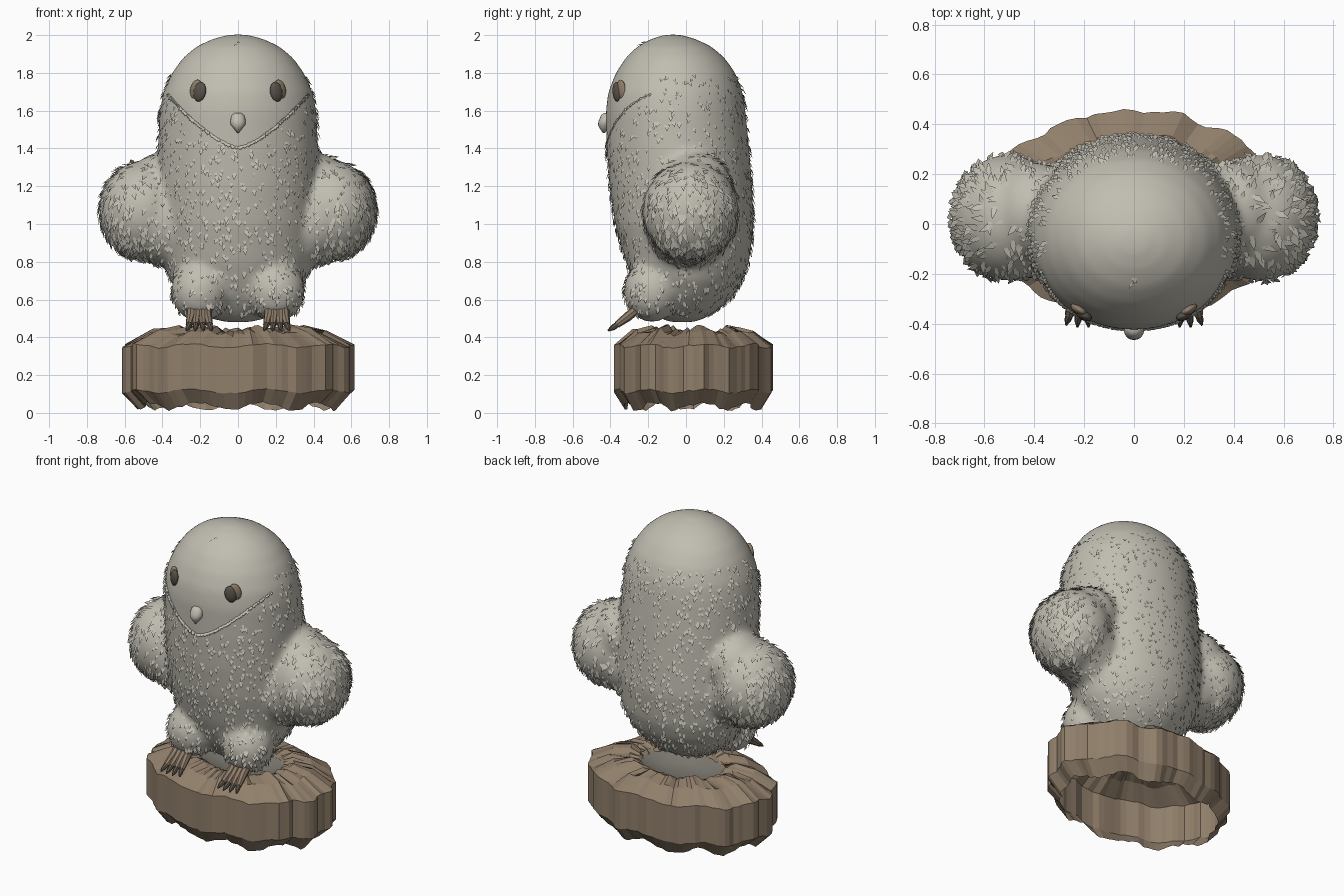
import bpy, bmesh, math, random
from mathutils import Vector, Matrix
from mathutils.bvhtree import BVHTree

random.seed(4)
cube = bpy.data.objects.get("Cube")
if cube:
    bpy.data.objects.remove(cube, do_unlink=True)


def material(name, rgb):
    m = bpy.data.materials.new(name)
    m.use_nodes = True
    m.diffuse_color = (*rgb, 1)
    m.node_tree.nodes["Principled BSDF"].inputs["Base Color"].default_value = (*rgb, 1)
    return m


DOWN = material("grey_down", (0.53, 0.51, 0.44))
WOOD = material("brown_wood", (0.28, 0.21, 0.145))
FOOT = material("brown_skin", (0.27, 0.2, 0.14))
EYE = material("dark_eye", (0.1, 0.085, 0.07))
CLAW = material("dark_claw", (0.13, 0.105, 0.08))
HOLLOW = material("grey_hollow", (0.2, 0.19, 0.16))


def finish(bm, name, mat, smooth=True):
    mesh = bpy.data.meshes.new(name)
    bm.to_mesh(mesh)
    bm.free()
    mesh.materials.append(mat)
    for p in mesh.polygons:
        p.use_smooth = smooth
    ob = bpy.data.objects.new(name, mesh)
    bpy.context.collection.objects.link(ob)
    return ob


def loft(bm, rings, cap_start=True, cap_end=True):
    """Skin a list of closed rings of points."""
    loops = [[bm.verts.new(p) for p in ring] for ring in rings]
    n = len(loops[0])
    for a, b in zip(loops, loops[1:]):
        for i in range(n):
            j = (i + 1) % n
            bm.faces.new((a[i], a[j], b[j], b[i]))
    if cap_start:
        bm.faces.new(loops[0][::-1])
    if cap_end:
        bm.faces.new(loops[-1])


def ellipsoid(bm, centre, radii, tilt=0, turn=0, seg=32):
    m = (Matrix.Translation(centre) @ Matrix.Rotation(turn, 4, 'Z')
         @ Matrix.Rotation(tilt, 4, 'Y') @ Matrix.Diagonal((*radii, 1)))
    bmesh.ops.create_uvsphere(bm, u_segments=seg, v_segments=seg // 2, radius=1, matrix=m)


def ellipse_ring(z, hw, front, back, n=48):
    cy, ry = (front + back) / 2, (back - front) / 2
    angles = [math.tau * i / n for i in range(n)]
    return [Vector((hw * math.cos(a), cy + ry * math.sin(a), z)) for a in angles]


# Body: height, half width, front y, back y
STATIONS = [(0.48, 0.06, -0.08, 0.04), (0.5, 0.15, -0.14, 0.1), (0.55, 0.23, -0.19, 0.18),
            (0.62, 0.3, -0.24, 0.25), (0.7, 0.36, -0.28, 0.3), (0.8, 0.4, -0.32, 0.335),
            (1.0, 0.425, -0.375, 0.36), (1.2, 0.425, -0.405, 0.35), (1.4, 0.425, -0.42, 0.335),
            (1.6, 0.415, -0.425, 0.315), (1.7, 0.395, -0.412, 0.3), (1.8, 0.35, -0.372, 0.262),
            (1.88, 0.292, -0.32, 0.205), (1.94, 0.22, -0.258, 0.135), (1.98, 0.135, -0.185, 0.05),
            (2.003, 0.05, -0.11, -0.03)]
bm = bmesh.new()
loft(bm, [ellipse_ring(*s) for s in STATIONS])
for s in (-1, 1):
    ellipsoid(bm, (s * 0.505, 0.025, 1.07), (0.23, 0.255, 0.262))              # wing
    ellipsoid(bm, (s * 0.4, 0.05, 1.19), (0.16, 0.2, 0.19), tilt=s * 0.4)      # shoulder
    ellipsoid(bm, (s * 0.39, 0.01, 1.01), (0.18, 0.23, 0.235))                 # wing root
    ellipsoid(bm, (s * 0.2, -0.18, 0.645), (0.155, 0.15, 0.165))               # thigh
body = finish(bm, "body", DOWN)
remesh = body.modifiers.new("blend", 'REMESH')
remesh.mode, remesh.voxel_size, remesh.use_smooth_shade = 'VOXEL', 0.018, True
soften = body.modifiers.new("soften", 'SMOOTH')
soften.factor, soften.iterations = 0.5, 14

graph = bpy.context.evaluated_depsgraph_get()
shape = bpy.data.meshes.new_from_object(body.evaluated_get(graph))
body.modifiers.clear()
body.data = shape
for p in shape.polygons:
    p.use_smooth = True
skin = BVHTree.FromPolygons([v.co for v in shape.vertices], [p.vertices for p in shape.polygons])


def front_hit(x, z):
    """Point and normal on the front of the body."""
    hit, normal, _, _ = skin.ray_cast(Vector((x, -2, z)), Vector((0, 1, 0)))
    return hit, normal


def mask_edge(x):
    return 1.415 + 0.285 * (abs(x) / 0.37) ** 1.5


def is_bare(p):
    return p.z > 1.8 or p.z < 0.53 or (p.y < -0.14 and p.z > mask_edge(p.x) - 0.01)


def add_feather(bm, p, normal, length, width, lift):
    flow = Vector((random.uniform(-0.5, 0.5), random.uniform(-0.5, 0.5), -1))
    flow = flow - normal * flow.dot(normal)
    if flow.length < 0.1:
        return
    flow.normalize()
    side = flow.cross(normal) * width
    root = p - normal * 0.004
    tip = p + flow * length + normal * lift
    mid = p + flow * length * 0.45 + normal * lift * 0.6
    bm.faces.new([bm.verts.new(q) for q in (root, mid + side, tip, mid - side)])


# Downy feathers, longer and flatter on the wings
bm = bmesh.new()
for face in shape.polygons:
    c, normal = face.center, face.normal
    wing = abs(c.x) > 0.46 and 0.7 < c.z < 1.4
    outer = wing and (c.z < 1.0 or abs(c.x) > 0.62)
    if is_bare(c) or random.random() > (0.24 if outer else 0.13):
        continue
    size = random.uniform(0.7, 1.25)
    if wing:
        add_feather(bm, c, normal, 0.062 * size, 0.012 * size, 0.011 * size)
    else:
        add_feather(bm, c, normal, 0.036 * size, 0.01 * size, 0.013 * size)
finish(bm, "feathers", DOWN, smooth=False)

# Fringe along the lower edge of the face
bm = bmesh.new()
for i in range(-60, 61):
    x = 0.365 * i / 60
    hit, normal = front_hit(x, mask_edge(x))
    add_feather(bm, hit, normal, 0.022, 0.008, 0.013)
for x in (-0.015, 0, 0.015):                     # little crest
    hit, normal = front_hit(x, 1.965 - 0.01 * (x == 0))
    add_feather(bm, hit, normal, 0.04, 0.007, 0.008)
finish(bm, "face_fringe", DOWN, smooth=False)

# Eyes with an outer lid
for s, label in ((-1, "right"), (1, "left")):
    hit, normal = front_hit(s * 0.2, 1.698)
    bm = bmesh.new()
    ellipsoid(bm, hit + normal * 0.006, (0.036, 0.02, 0.053), tilt=s * -0.2, turn=s * 0.5, seg=20)
    finish(bm, label + "_eye", EYE)
    hit, normal = front_hit(s * 0.221, 1.71)
    bm = bmesh.new()
    ellipsoid(bm, hit, (0.036, 0.019, 0.055), tilt=s * -0.2, turn=s * 0.55, seg=20)
    finish(bm, label + "_eyelid", FOOT)

# Beak: rounded top drawn down to a hooked point
bm = bmesh.new()
BEAK = [(1.588, 0.018, -0.435, -0.39), (1.575, 0.034, -0.45, -0.39), (1.545, 0.041, -0.463, -0.39),
        (1.525, 0.038, -0.466, -0.4), (1.505, 0.022, -0.456, -0.41), (1.482, 0.004, -0.44, -0.43)]
loft(bm, [ellipse_ring(*b, n=16) for b in reversed(BEAK)])
finish(bm, "beak", DOWN)


def limb(bm, points, n=8):
    """Tapered tube through (position, radius) pairs."""
    axis = (points[-1][0] - points[0][0]).normalized()
    u = axis.orthogonal().normalized()
    v = axis.cross(u)
    loft(bm, [[p + (u * math.cos(math.tau * k / n) + v * math.sin(math.tau * k / n)) * r
               for k in range(n)] for p, r in points])


# Feet: a short shank fanning into toes tipped with claws
for s, label in ((-1, "right"), (1, "left")):
    foot, claws = bmesh.new(), bmesh.new()
    for t in (-1.5, -0.5, 0.5, 1.5):
        x = s * 0.205
        a = Vector((x + t * 0.026, -0.23, 0.575))
        b = Vector((x + t * 0.029, -0.31, 0.508))
        c = Vector((x + t * 0.036, -0.365, 0.467))
        d = Vector((x + t * 0.045, -0.418 + abs(t) * 0.008, 0.435))
        limb(foot, [(a, 0.026), (b, 0.025), (c, 0.018)])
        limb(claws, [(c - (d - c) * 0.2, 0.016), (c + (d - c) * 0.5, 0.014), (d, 0.004)])
    finish(foot, label + "_foot", FOOT, smooth=False)
    finish(claws, label + "_claws", CLAW, smooth=False)

# Hollow stump: fluted wall, bevelled rims and a cracked top
N = 96
CENTRE_Y = 0.04
flute = [0.018 * math.sin(i * math.tau * 16 / N) + 0.008 * math.sin(i * 0.7)
         + random.uniform(-0.014, 0.01) for i in range(N)]
# Height, radius, long wave, crack depth
PROFILE = [(0.035, 0.86, 0.02, 0.008), (0.115, 0.99, 0.01, 0.004), (0.355, 0.99, 0.01, 0.004),
           (0.425, 0.76, 0.012, 0.014), (0.442, 0.56, 0.012, 0.016), (0.425, 0.46, 0.006, 0.008),
           (0.405, 0.43, 0, 0)]
rings = []
for z, r, wave, crack in PROFILE:
    ring = []
    for i in range(N):
        a = math.tau * i / N
        k = r + flute[i] * r
        dz = wave * math.sin(i * 0.6) + random.uniform(-crack, crack)
        ring.append(Vector((0.61 * k * math.cos(a), CENTRE_Y + 0.42 * k * math.sin(a), z + dz)))
    rings.append(ring)
bm = bmesh.new()
loft(bm, rings, cap_start=False, cap_end=False)
finish(bm, "stump", WOOD, smooth=False)

# Shallow dish in the middle of the stump
bm = bmesh.new()
loft(bm, [ellipse_ring(z, 0.61 * r, CENTRE_Y - 0.42 * r, CENTRE_Y + 0.42 * r)
          for z, r in ((0.36, 0.12), (0.37, 0.26), (0.408, 0.44))], cap_end=False)
finish(bm, "stump_hollow", HOLLOW)
